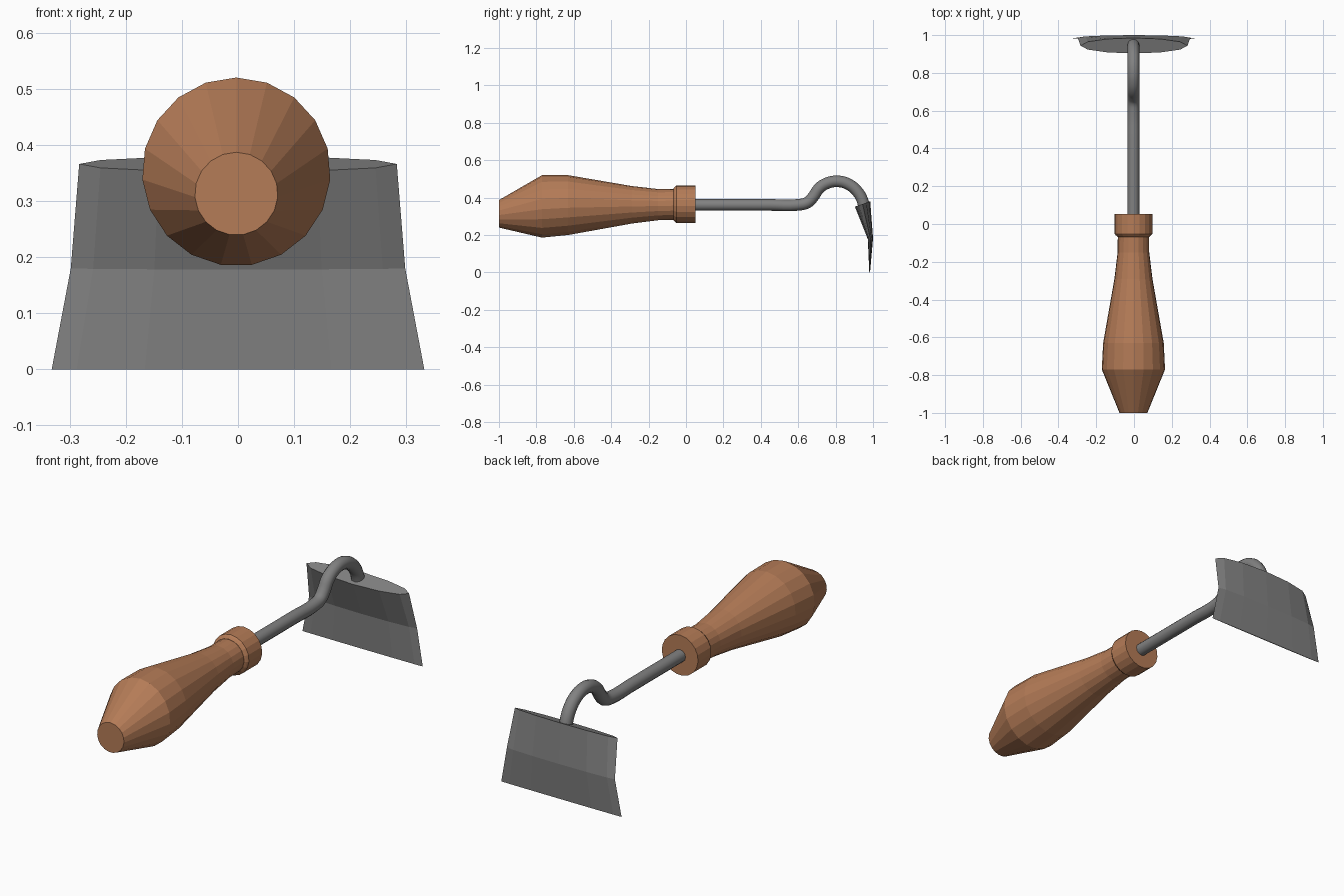
import bpy, bmesh, math

if "Cube" in bpy.data.objects:
    bpy.data.objects.remove(bpy.data.objects["Cube"])

X0 = -0.003  # the handle axis sits a hair off centre


def material(name, rgb):
    m = bpy.data.materials.new(name)
    m.diffuse_color = (*rgb, 1.0)
    m.use_nodes = True
    m.node_tree.nodes["Principled BSDF"].inputs["Base Color"].default_value = m.diffuse_color
    return m


wood = material("warm wood", (0.46, 0.20, 0.095))
steel = material("grey steel", (0.22, 0.22, 0.22))


def loft(name, rings, mat):
    """Skin a list of equal-length point rings and cap both ends."""
    bm = bmesh.new()
    loops = [[bm.verts.new(p) for p in ring] for ring in rings]
    n = len(loops[0])
    for a, b in zip(loops, loops[1:]):
        for i in range(n):
            j = (i + 1) % n
            bm.faces.new((a[i], a[j], b[j], b[i]))
    bm.faces.new(loops[0])
    bm.faces.new(loops[-1])
    bmesh.ops.recalc_face_normals(bm, faces=bm.faces[:])
    mesh = bpy.data.meshes.new(name)
    bm.to_mesh(mesh)
    bm.free()
    mesh.materials.append(mat)
    ob = bpy.data.objects.new(name, mesh)
    bpy.context.collection.objects.link(ob)
    return ob


def circle_y(y, zc, r, n=19):
    """Ring around the y axis with one vertex at the top."""
    return [(X0 + r * math.sin(math.tau * i / n), y, zc + r * math.cos(math.tau * i / n))
            for i in range(n)]


# Turned wooden grip, drooping slightly at the butt: (y, centre z, radius)
grip = [(-1.0, 0.313, 0.074), (-0.77, 0.352, 0.168), (-0.63, 0.359, 0.161),
        (-0.29, 0.361, 0.101), (-0.15, 0.362, 0.084), (-0.05, 0.364, 0.083)]
loft("grip", [circle_y(*p) for p in grip], wood)

# Collar at the front of the grip
collar = [(-0.068, 0.364, 0.084), (-0.06, 0.364, 0.094), (-0.052, 0.364, 0.100),
          (0.052, 0.364, 0.100)]
loft("collar", [circle_y(*p) for p in collar], wood)

# Swan-neck rod
path = [(0.0, 0.361), (0.45, 0.361), (0.595, 0.361), (0.65, 0.374), (0.682, 0.407),
        (0.71, 0.448), (0.754, 0.477), (0.813, 0.487), (0.87, 0.471),
        (0.92, 0.428), (0.947, 0.374), (0.952, 0.34)]
curve = bpy.data.curves.new("neck_rod", "CURVE")
curve.dimensions = "3D"
curve.bevel_depth = 0.031
curve.bevel_resolution = 4
curve.resolution_u = 4
curve.use_fill_caps = True
spline = curve.splines.new("BEZIER")
spline.bezier_points.add(len(path) - 1)
for bp, (y, z) in zip(spline.bezier_points, path):
    bp.co = (X0, y, z)
    bp.handle_left_type = bp.handle_right_type = "AUTO"
curve.materials.append(steel)
rod = bpy.data.objects.new("neck_rod", curve)
bpy.context.collection.objects.link(rod)
bpy.context.view_layer.objects.active = rod
rod.select_set(True)
bpy.ops.object.convert(target="MESH")
bpy.ops.object.shade_smooth_by_angle(angle=math.radians(40))


# Hoe blade: squashed cylinder narrowing to a cutting edge
def blade_ring(half_x, yc, half_y, zc, tilt, n=12):
    ring = []
    for i in range(n):
        a = math.tau * i / n
        s = math.sin(a)
        ring.append((half_x * math.cos(a), yc + half_y * s, zc + tilt * s))
    return ring


loft("blade", [blade_ring(0.283, 0.944, 0.041, 0.366, 0.014),
               blade_ring(0.298, 0.986, 0.014, 0.18, 0.002),
               blade_ring(0.332, 0.982, 0.002, 0.0, 0.0)], steel)
